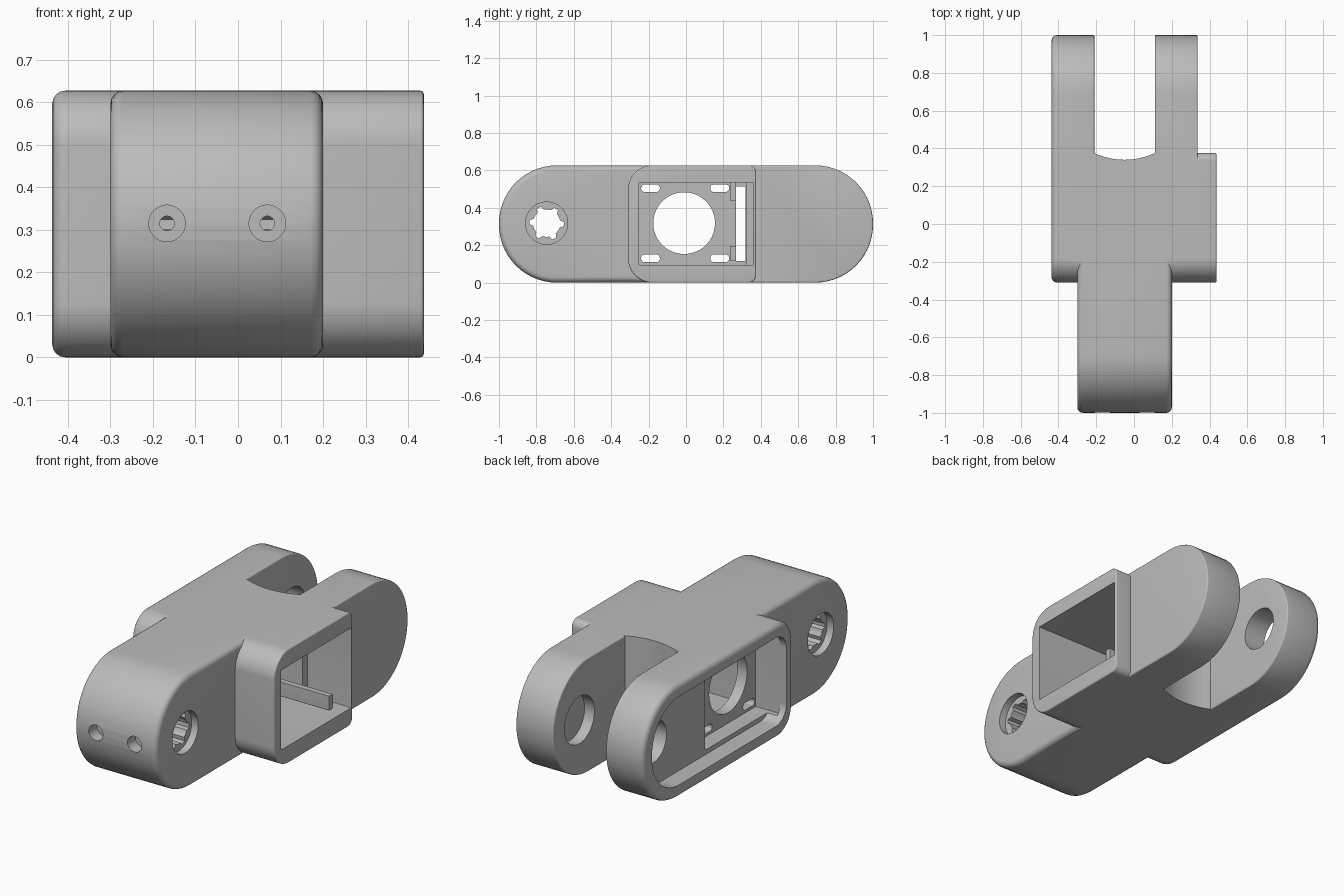
import bpy
from math import sin, cos, pi, radians

if "Cube" in bpy.data.objects:
    bpy.data.objects.remove(bpy.data.objects["Cube"], do_unlink=True)

H = 0.627
MID = H / 2

grey = bpy.data.materials.new("plain grey")
grey.use_nodes = True
grey.diffuse_color = (0.5, 0.5, 0.5, 1)
grey.node_tree.nodes["Principled BSDF"].inputs["Base Color"].default_value = (0.5, 0.5, 0.5, 1)


def loft(name, rings):
    """Closed solid through rings that share a point count."""
    n = len(rings[0])
    faces = [tuple(reversed(range(n))), tuple(range((len(rings) - 1) * n, len(rings) * n))]
    for k in range(len(rings) - 1):
        for i in range(n):
            j = (i + 1) % n
            faces.append((k * n + i, k * n + j, (k + 1) * n + j, (k + 1) * n + i))
    mesh = bpy.data.meshes.new(name)
    mesh.from_pydata([p for r in rings for p in r], [], faces)
    mesh.materials.append(grey)
    obj = bpy.data.objects.new(name, mesh)
    bpy.context.collection.objects.link(obj)
    return obj


def outline(y0, y1, z0, z1, rf, rb, seg=14):
    """Rounded rectangle in y and z, with front and back corner radii."""
    pts = []
    corners = [(y1 - rb, z1 - rb, rb), (y0 + rf, z1 - rf, rf),
               (y0 + rf, z0 + rf, rf), (y1 - rb, z0 + rb, rb)]
    for q, (cy, cz, r) in enumerate(corners):
        for i in range(seg + 1):
            a = (q + i / seg) * pi / 2
            pts.append((cy + r * cos(a), cz + r * sin(a)))
    return pts


def slab(name, x0, x1, y0, y1, z0=0, z1=H, rf=0.003, rb=0.003, b0=0.0, b1=0.0):
    """Rounded block along x, with rounded rims of size b0 and b1."""
    stations = []
    for x, b, s in ((x0, b0, 1), (x1, b1, -1)):
        part = [(x + s * b * (1 - cos(t * pi / 8)), b * (1 - sin(t * pi / 8))) for t in range(5)] if b else [(x, 0)]
        stations += part if s == 1 else part[::-1]
    rings = []
    for x, d in stations:
        ring = outline(y0 + d, y1 - d, z0 + d, z1 - d, max(rf - d, 0.002), max(rb - d, 0.002))
        rings.append([(x, y, z) for y, z in ring])
    return loft(name, rings)


def rod(name, axis, a, b, u, v, radius, n=48, teeth=None):
    """Cylinder along x or y; teeth gives a larger radius for six notches."""
    pts = []
    for i in range(n):
        t = 2 * pi * (i + 0.5) / n
        r = teeth if teeth and (i + 10) % 8 in (0, 1, 2) and axis == "x" else radius
        pts.append((u + r * cos(t), v + r * sin(t)))
    if axis == "x":
        return loft(name, [[(x, p, q) for p, q in pts] for x in (a, b)])
    return loft(name, [[(p, y, q) for p, q in reversed(pts)] for y in (a, b)])


def combine(target, tools, operation):
    for tool in tools:
        mod = target.modifiers.new("combine", "BOOLEAN")
        mod.operation = operation
        mod.solver = "EXACT"
        mod.object = tool
        bpy.context.view_layer.objects.active = target
        bpy.ops.object.modifier_apply(modifier=mod.name)
        bpy.data.objects.remove(tool, do_unlink=True)


# Front tongue, fork arms and side box
link = slab("joint_link", -0.30, 0.20, -1, 0.2, rf=0.31, b0=0.03, b1=0.03)
right_arm = slab("right_arm", -0.437, -0.21, -0.31, 1, rf=0.13, rb=0.31, b0=0.03, b1=0.008)
left_arm = slab("left_arm", 0.11, 0.337, -0.305, 1, rf=0.125, rb=0.31, b0=0.008, b1=0.008)
side_box = slab("side_box", 0.12, 0.437, -0.31, 0.375, rf=0.13, rb=0.04, b1=0.008)

# Core with a concave wall at the bottom of the fork
wall = [(-0.25, -0.15), (0.15, -0.15), (0.15, 0.375)]
wall += [(-0.05 + 0.16 * t / 8, 0.34 + 0.035 * (t / 8) ** 2) for t in range(8, -9, -1)]
wall += [(-0.25, 0.375)]
core = loft("core", [[(x, y, z) for x, y in wall] for z in (0, H)])
combine(link, [right_arm, left_arm, core, side_box], "UNION")

# Cover recess, motor pocket and side window, leaving a mounting plate between
cuts = [
    slab("cover_recess", -0.5, -0.34, -0.25, 0.92, 0.07, H - 0.07, 0.09, 0.235),
    slab("rear_pocket", -0.4, -0.25, -0.25, 0.32, 0.095, 0.535),
    slab("window_pocket", -0.19, 0.5, -0.25, 0.32, 0.095, 0.535),
    slab("window_step", 0.17, 0.5, 0.2, 0.362, 0.095, 0.535),
    slab("cable_gap", -0.4, -0.1, 0.268, 0.318, 0.115, 0.515),
    rod("motor_hole", "x", -0.4, -0.1, -0.01, 0.318, 0.165, 64),
]
for y in (-0.19, 0.18):
    for z in (0.13, 0.505):
        cuts.append(slab("plate_slot", -0.4, -0.1, y - 0.05, y + 0.05,
                         z - 0.02, z + 0.02, 0.018, 0.018))

# Splined shaft hole with a counterbore on each side
cuts.append(rod("spline", "x", -0.4, 0.3, -0.745, 0.318, 0.073, 48, 0.092))
for a, b in ((-0.4, -0.26), (0.16, 0.3)):
    cuts.append(rod("counterbore", "x", a, b, -0.745, 0.318, 0.113))

# Screw holes in the nose
for x in (-0.167, 0.069):
    cuts.append(rod("screw_head", "y", -1.1, -0.93, x, 0.315, 0.043, 32))
    cuts.append(rod("screw_shank", "y", -1.0, -0.75, x, 0.315, 0.017, 24))

# Pivot holes on the inner faces of the fork
cuts.append(rod("right_pivot", "x", -0.4, -0.15, 0.77, MID, 0.115))
cuts.append(rod("left_pivot", "x", 0.05, 0.17, 0.77, MID, 0.13))
combine(link, cuts, "DIFFERENCE")

# Retaining bar and short upper clip inside the window
bar = slab("retaining_bar", -0.22, 0.39, 0.235, 0.268, 0.115, 0.195)
clip = slab("upper_clip", -0.22, -0.12, 0.235, 0.268, 0.44, 0.545)
combine(link, [bar, clip], "UNION")

bpy.ops.object.select_all(action="DESELECT")
link.select_set(True)
bpy.context.view_layer.objects.active = link
bpy.ops.object.shade_smooth_by_angle(angle=radians(30))
